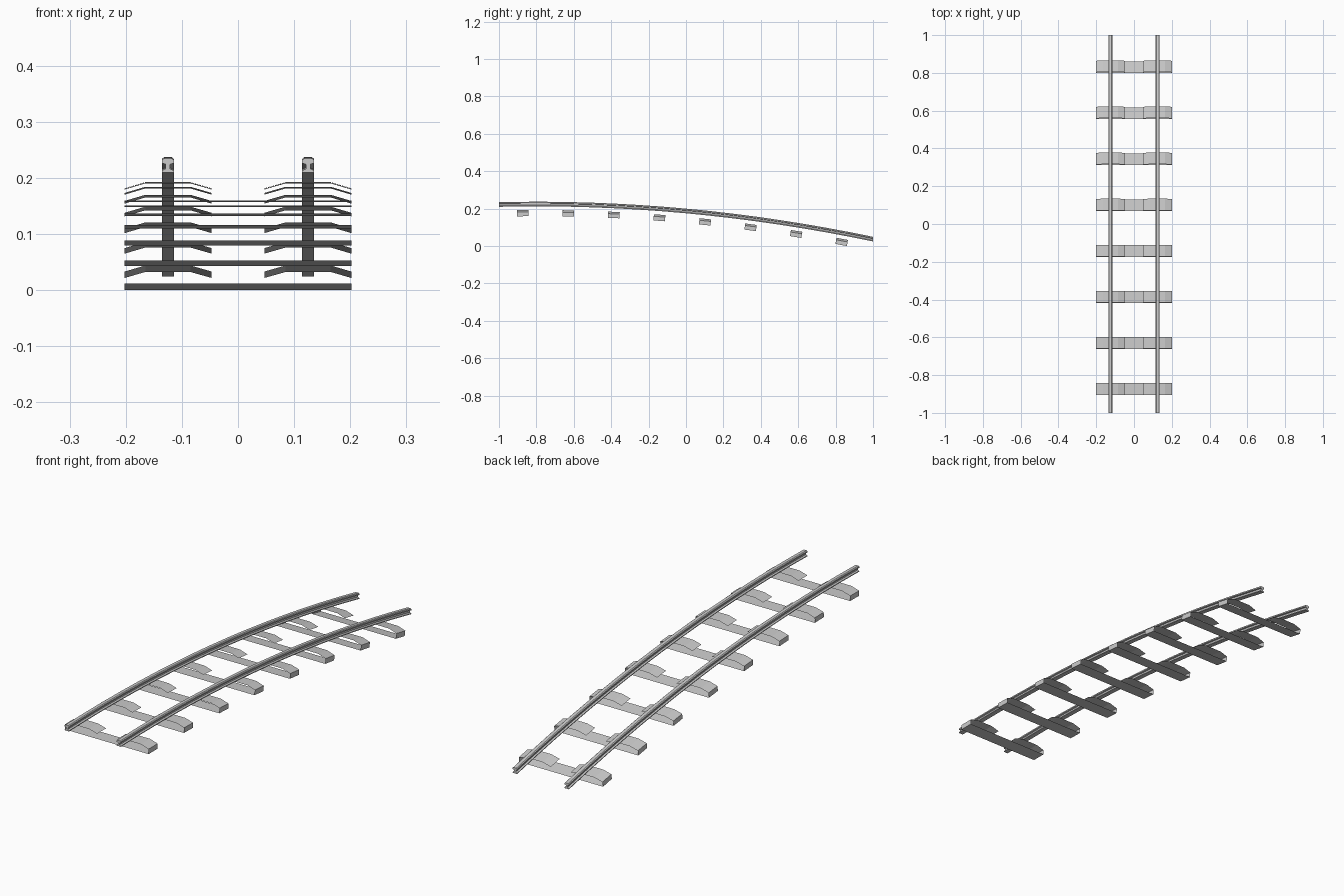
import bpy, bmesh, math
from mathutils import Vector

if "Cube" in bpy.data.objects:
    bpy.data.objects.remove(bpy.data.objects["Cube"])

# Downhill curve shared by rails and sleepers (height of sleeper underside)
def height(y):
    return 0.1227 - 0.0927 * y - 0.058 * y * y

def slope(y):
    return -0.0927 - 0.116 * y

def make_object(name, bm):
    mesh = bpy.data.meshes.new(name)
    bm.to_mesh(mesh)
    bm.free()
    obj = bpy.data.objects.new(name, mesh)
    bpy.context.collection.objects.link(obj)
    return obj

# Rail: I-shaped profile swept along the curve
half = [(0.0105, -0.0125), (0.0105, -0.009), (0.004, -0.006), (0.004, 0.002),
        (0.0105, 0.004), (0.0105, 0.0095), (0.007, 0.0125)]
profile = half + [(-x, z) for x, z in reversed(half)]
SEGMENTS = 16

def make_rail(name, cx):
    bm = bmesh.new()
    rings = []
    for i in range(SEGMENTS + 1):
        y = -1 + 2 * i / SEGMENTS
        rings.append([bm.verts.new((cx + px, y, height(y) + 0.065 + pz))
                      for px, pz in profile])
    n = len(profile)
    for a, b in zip(rings, rings[1:]):
        for j in range(n):
            k = (j + 1) % n
            bm.faces.new((a[j], a[k], b[k], b[j]))
    bm.faces.new(rings[0])
    bm.faces.new(rings[-1])
    bmesh.ops.recalc_face_normals(bm, faces=bm.faces)
    return make_object(name, bm)

make_rail("left_rail", -0.125)
make_rail("right_rail", 0.125)

# Sleeper: open-fronted shell with base plate, end caps and two raised rail seats
seat = [(0.202, 0.0), (0.202, 0.022), (0.165, 0.033), (0.085, 0.033), (0.047, 0.022)]
WIDTH = 0.031

def make_sleeper(name, y):
    bm = bmesh.new()

    def strip(points):
        rows = [[bm.verts.new((x, s * WIDTH, z)) for s in (-1, 1)] for x, z in points]
        for a, b in zip(rows, rows[1:]):
            bm.faces.new((a[0], a[1], b[1], b[0]))

    strip([(-0.202, 0.0), (0.202, 0.0)])                    # base plate
    strip(seat)                                             # right cap and seat
    strip([(-x, z) for x, z in reversed(seat)])             # left cap and seat
    bmesh.ops.remove_doubles(bm, verts=bm.verts, dist=1e-5)
    # make every face point outwards from the sleeper's middle
    for f in bm.faces:
        f.normal_update()
        c = f.calc_center_median()
        core = Vector((math.copysign(0.12, c.x) if abs(c.x) > 0.01 else 0, 0, 0.012))
        if f.normal.dot(c - core) < 0:
            f.normal_flip()
    obj = make_object(name, bm)
    obj.location = (0, y, height(y))
    obj.rotation_euler.x = math.atan(slope(y))
    return obj

for i in range(8):
    make_sleeper(f"sleeper_{i + 1}", -0.873 + i * 0.2432)
